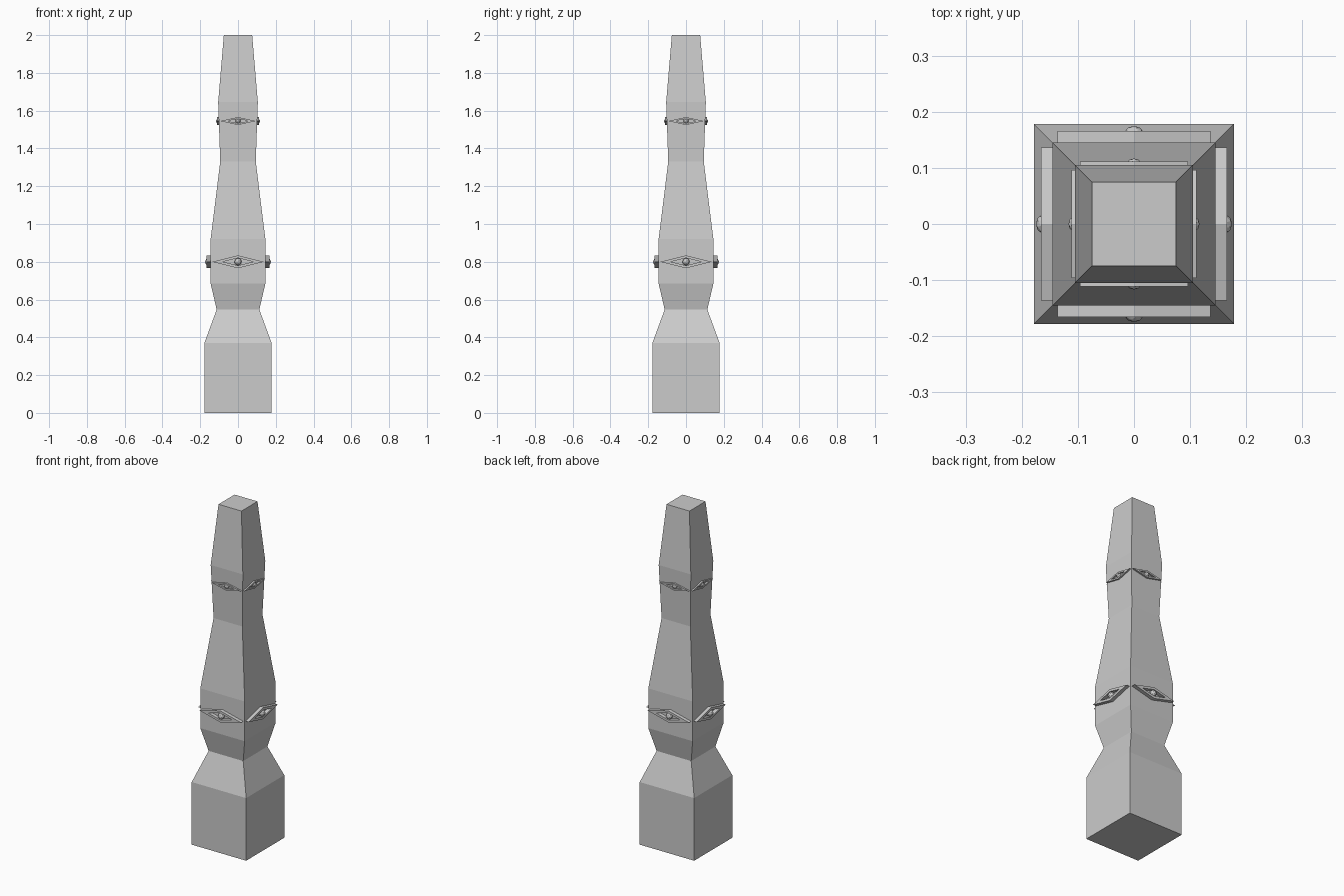
import bpy, bmesh, math
from mathutils import Matrix, Vector

cube = bpy.data.objects.get("Cube")
if cube:
    bpy.data.objects.remove(cube, do_unlink=True)

stone = bpy.data.materials.new("grey_stone")
stone.use_nodes = True
colour = (0.6, 0.6, 0.6, 1)
stone.diffuse_color = colour
stone.node_tree.nodes["Principled BSDF"].inputs["Base Color"].default_value = colour


def finish(name, bm):
    bmesh.ops.recalc_face_normals(bm, faces=bm.faces)
    mesh = bpy.data.meshes.new(name)
    bm.to_mesh(mesh)
    bm.free()
    mesh.materials.append(stone)
    obj = bpy.data.objects.new(name, mesh)
    bpy.context.collection.objects.link(obj)
    return obj


# Square pillar: half width and height of each ring
profile = [(0.178, 0), (0.178, 0.37), (0.113, 0.547), (0.145, 0.685),
           (0.145, 0.92), (0.094, 1.33), (0.105, 1.645), (0.075, 2)]
corners = [(-1, -1), (1, -1), (1, 1), (-1, 1)]
bm = bmesh.new()
rings = [[bm.verts.new((x * r, y * r, z)) for x, y in corners] for r, z in profile]
for low, high in zip(rings, rings[1:]):
    for i in range(4):
        j = (i + 1) % 4
        bm.faces.new((low[i], low[j], high[j], high[i]))
bm.faces.new(rings[0])
bm.faces.new(rings[-1])
finish("pillar", bm)


# Raised diamond frame on the front side, turned to the wanted side
def diamond_frame(name, turn, z, width, height, inner, back, front):
    bm = bmesh.new()
    loops = []
    for scale, y in [(1, back), (1, front), (inner, front), (inner, back)]:
        loops.append([bm.verts.new((x * width * scale, -y, z + h * height * scale))
                      for x, h in [(-1, 0), (0, -1), (1, 0), (0, 1)]])
    for k in range(4):
        a, b = loops[k], loops[(k + 1) % 4]
        for i in range(4):
            j = (i + 1) % 4
            bm.faces.new((a[i], a[j], b[j], b[i]))
    bm.transform(turn)
    finish(name, bm)


# Round stud in the middle of a frame
def stud(name, turn, z, radius, depth):
    bm = bmesh.new()
    bmesh.ops.create_icosphere(bm, subdivisions=2, radius=radius)
    bm.transform(turn @ Matrix.Translation(Vector((0, -depth, z))))
    finish(name, bm)


for k, side in enumerate(["front", "left", "back", "right"]):
    turn = Matrix.Rotation(k * math.pi / 2, 4, "Z")
    diamond_frame("lower_frame_" + side, turn, 0.80, 0.136, 0.034, 0.58, 0.14, 0.166)
    stud("lower_stud_" + side, turn, 0.80, 0.019, 0.156)
    diamond_frame("upper_frame_" + side, turn, 1.545, 0.096, 0.021, 0.58, 0.096, 0.111)
    stud("upper_stud_" + side, turn, 1.545, 0.014, 0.103)
